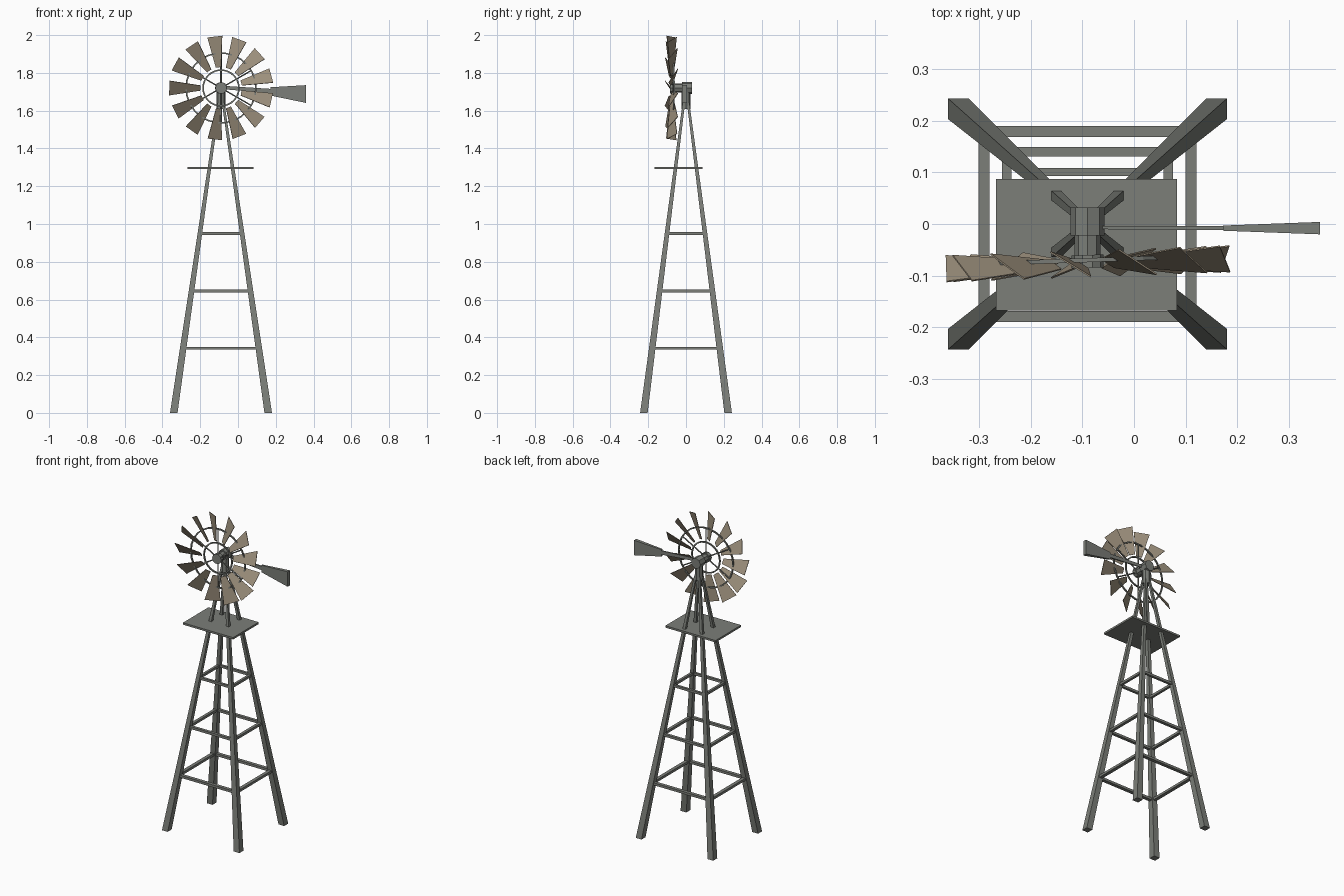
import bpy, bmesh, math
from mathutils import Vector, Matrix

cube = bpy.data.objects.get("Cube")
if cube:
    bpy.data.objects.remove(cube)


def material(name, rgb):
    m = bpy.data.materials.new(name)
    m.use_nodes = True
    col = (*rgb, 1)
    m.diffuse_color = col
    m.node_tree.nodes["Principled BSDF"].inputs["Base Color"].default_value = col
    return m


STEEL = material("grey_steel", (0.20, 0.21, 0.19))
TAN = material("tan_blade", (0.33, 0.275, 0.2))

CX = -0.09                              # tower axis
HUB = Vector((CX, -0.07, 1.72))         # wheel centre
TURN = Matrix.Translation(HUB) @ Matrix.Rotation(math.radians(2), 4, 'Z')


def finish(name, bm, mat, matrix=None):
    bmesh.ops.recalc_face_normals(bm, faces=bm.faces)
    me = bpy.data.meshes.new(name)
    bm.to_mesh(me)
    bm.free()
    me.materials.append(mat)
    ob = bpy.data.objects.new(name, me)
    bpy.context.scene.collection.objects.link(ob)
    if matrix:
        ob.matrix_world = matrix
    return ob


def loft(name, rings, mat, matrix=None):
    """Closed solid skinned through rings of corners."""
    bm = bmesh.new()
    loops = [[bm.verts.new(p) for p in ring] for ring in rings]
    for a, b in zip(loops, loops[1:]):
        n = len(a)
        for i in range(n):
            bm.faces.new((a[i], a[(i + 1) % n], b[(i + 1) % n], b[i]))
    bm.faces.new(loops[0])
    bm.faces.new(loops[-1])
    return finish(name, bm, mat, matrix)


CORNERS = ((-1, -1), (1, -1), (1, 1), (-1, 1))


def square_z(x, y, z, h):
    return [(x + sx * h, y + sy * h, z) for sx, sy in CORNERS]


def rect_x(x, y, z, hy, hz):
    return [(x, y + sy * hy, z + sz * hz) for sy, sz in CORNERS]


def box(name, centre, size, mat):
    bm = bmesh.new()
    bmesh.ops.create_cube(bm, size=1)
    bmesh.ops.scale(bm, vec=size, verts=bm.verts)
    bmesh.ops.translate(bm, vec=centre, verts=bm.verts)
    return finish(name, bm, mat)


def rod(name, a, b, r, sides, mat, matrix=None):
    a, b = Vector(a), Vector(b)
    q = (b - a).to_track_quat('Z', 'Y').to_matrix()
    ring = [q @ Vector((r * math.cos(t), r * math.sin(t), 0))
            for t in (math.tau * i / sides for i in range(sides))]
    return loft(name, [[a + p for p in ring], [b + p for p in ring]], mat, matrix)


# Tower legs, tapering to the head
LEG_TOP = 1.64


def leg_at(z):
    t = z / LEG_TOP
    return 0.25 + (0.0115 - 0.25) * t, 0.223 + (0.0115 - 0.223) * t, 0.02 - 0.0135 * t


for sx, sy in CORNERS:
    rings = []
    for z in (0, LEG_TOP):
        x, y, h = leg_at(z)
        rings.append(square_z(CX + sx * x, sy * y, z, h))
    side = ("front" if sy < 0 else "back") + ("_left" if sx > 0 else "_right")
    loft(side + "_leg", rings, STEEL)

# Horizontal braces
for level, z in enumerate((0.342, 0.645, 0.95), 1):
    x, y, h = leg_at(z)
    w = h * 1.25
    for s, fy, fx in ((-1, "front", "right"), (1, "back", "left")):
        box(f"{fy}_brace_{level}", (CX, s * y, z), (2 * x, w, 0.015), STEEL)
        box(f"{fx}_brace_{level}", (CX + s * x, 0, z), (w, 2 * y, 0.015), STEEL)

# Service platform
box("platform", (CX - 0.002, -0.04, 1.297), (0.35, 0.255, 0.012), STEEL)

# Head: post, gearbox and wheel shaft
rod("head_post", (CX, 0, 1.61), (CX, 0, 1.72), 0.024, 8, STEEL)
rod("gearbox", (CX, -0.022, 1.72), (CX, 0.032, 1.72), 0.033, 8, STEEL)
rod("wheel_shaft", (CX, -0.075, 1.72), (CX, 0, 1.72), 0.025, 8, STEEL)
rod("wheel_hub", (0, -0.015, 0), (0, 0.01, 0), 0.031, 10, STEEL, TURN)

# Wheel rims: square-section hoops
for name, radius in (("inner_rim", 0.095), ("outer_rim", 0.185)):
    bm = bmesh.new()
    n, h = 26, 0.004
    loops = []
    for i in range(n):
        t = math.tau * i / n
        loops.append([bm.verts.new(((radius + a * h) * math.cos(t), b * h,
                                    (radius + a * h) * math.sin(t))) for a, b in CORNERS])
    for i in range(n):
        a, b = loops[i], loops[(i + 1) % n]
        for k in range(4):
            j = (k + 1) % 4
            bm.faces.new((a[k], a[j], b[j], b[k]))
    finish(name, bm, STEEL, TURN)

# Spokes
for i in range(6):
    t = math.tau * (i + 0.5) / 6
    d = Vector((math.cos(t), 0, math.sin(t)))
    rod(f"spoke_{i + 1}", d * 0.02, d * 0.185, 0.004, 6, STEEL, TURN)

# Pitched sail blades
BLADES = 13
for i in range(BLADES):
    t = math.pi + math.tau * i / BLADES
    out = Vector((math.cos(t), 0, math.sin(t)))
    ccw = Vector((-math.sin(t), 0, math.cos(t)))
    chord = (ccw * 0.84 + Vector((0, 0.55, 0))).normalized()
    thick = chord.cross(out).normalized() * 0.0015
    rings = []
    for radius, half in ((0.11, 0.016), (0.274, 0.046)):
        c = out * radius + Vector((0, -0.007, 0))
        rings.append([c + chord * half * a + thick * b for a, b in CORNERS])
    loft(f"blade_{i + 1}", rings, TAN, TURN)

# Tail boom and wedge-shaped vane
loft("tail_boom", [rect_x(CX + 0.02, -0.007, 1.722, 0.003, 0.009),
                   rect_x(0.18, -0.008, 1.703, 0.004, 0.012)], STEEL)
loft("tail_vane", [rect_x(0.172, -0.008, 1.702, 0.005, 0.022),
                   rect_x(0.36, -0.008, 1.688, 0.012, 0.047)], STEEL)
